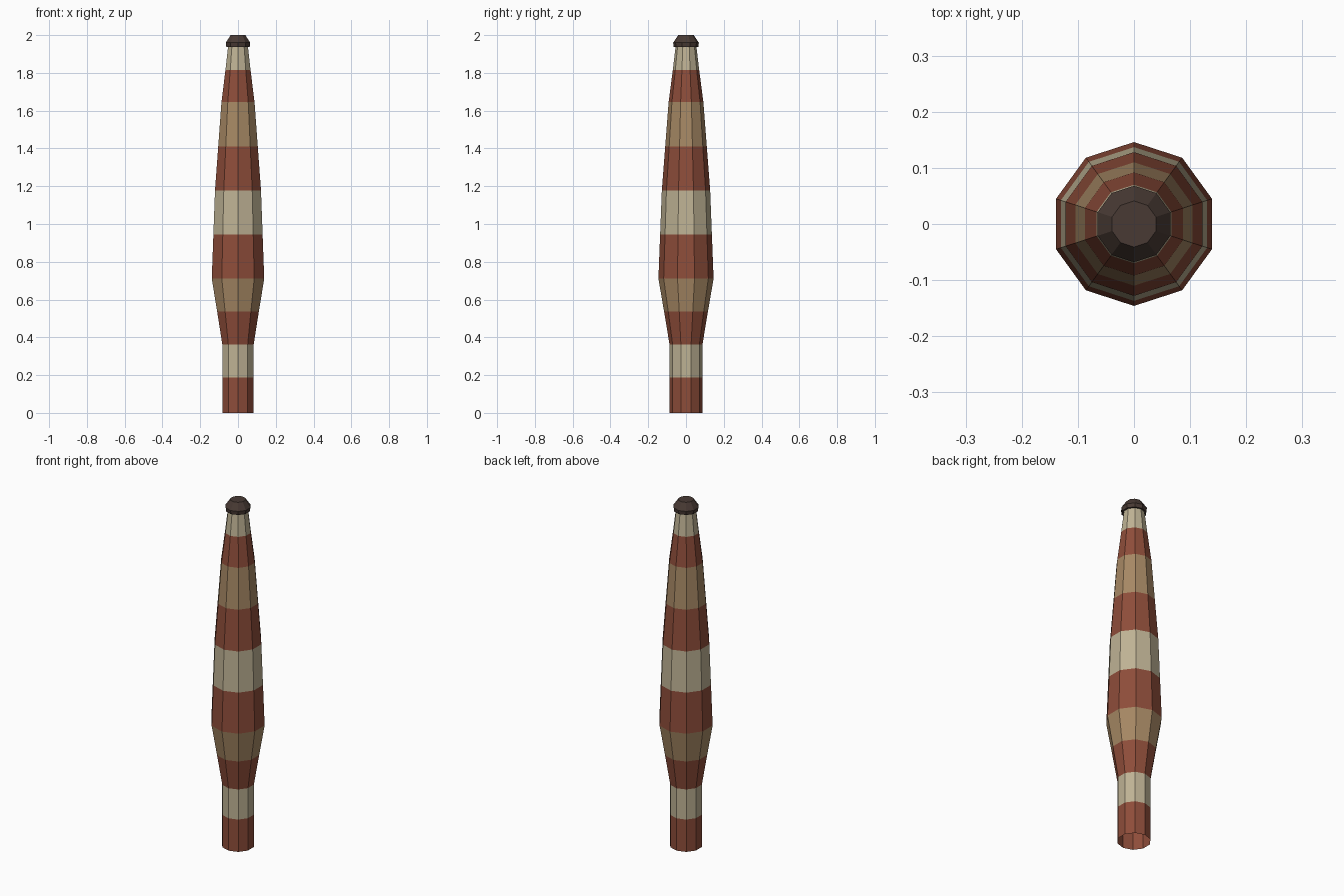
import bpy
import math

cube = bpy.data.objects.get("Cube")
if cube:
    bpy.data.objects.remove(cube, do_unlink=True)

SIDES = 10


def material(name, rgb):
    mat = bpy.data.materials.new(name)
    mat.use_nodes = True
    mat.diffuse_color = (*rgb, 1)
    mat.node_tree.nodes["Principled BSDF"].inputs["Base Color"].default_value = (*rgb, 1)
    return mat


red = material("brick red", (0.27, 0.074, 0.042))
cream = material("pale cream", (0.515, 0.445, 0.296))
tan = material("sandy tan", (0.381, 0.246, 0.127))
dark = material("dark brown", (0.065, 0.042, 0.034))


def turned_part(name, rings, mats, band_mats, bottom=False, top=False):
    """Faceted lathe form from (radius, height) rings, one material per band."""
    verts, faces, slots = [], [], []
    for radius, z in rings:
        for s in range(SIDES):
            a = math.pi / 2 + math.tau * s / SIDES
            verts.append((radius * math.cos(a), radius * math.sin(a), z))
    for band, mat in enumerate(band_mats):
        for s in range(SIDES):
            low, nxt = band * SIDES, (s + 1) % SIDES
            faces.append((low + s, low + nxt, low + SIDES + nxt, low + SIDES + s))
            slots.append(mats.index(mat))
    if bottom:
        faces.append(tuple(reversed(range(SIDES))))
        slots.append(0)
    if top:
        faces.append(tuple(range(len(verts) - SIDES, len(verts))))
        slots.append(0)
    mesh = bpy.data.meshes.new(name)
    mesh.from_pydata(verts, [], faces)
    for mat in mats:
        mesh.materials.append(mat)
    mesh.polygons.foreach_set("material_index", slots)
    mesh.update()
    obj = bpy.data.objects.new(name, mesh)
    bpy.context.collection.objects.link(obj)
    return obj


# Banded tapering shaft, open at the foot
shaft_rings = [(0.087, 0), (0.087, 0.187), (0.087, 0.361), (0.116, 0.536),
               (0.146, 0.711), (0.137, 0.944), (0.128, 1.178), (0.11, 1.411),
               (0.092, 1.645), (0.07, 1.814), (0.055, 1.94)]
turned_part("striped_shaft", shaft_rings, [red, cream, tan],
            [red, cream, red, tan, red, cream, red, tan, red, cream])

# Dark bevelled tip
turned_part("tip_cap", [(0.065, 1.938), (0.068, 1.96), (0.041, 2)],
            [dark], [dark, dark], bottom=True, top=True)
